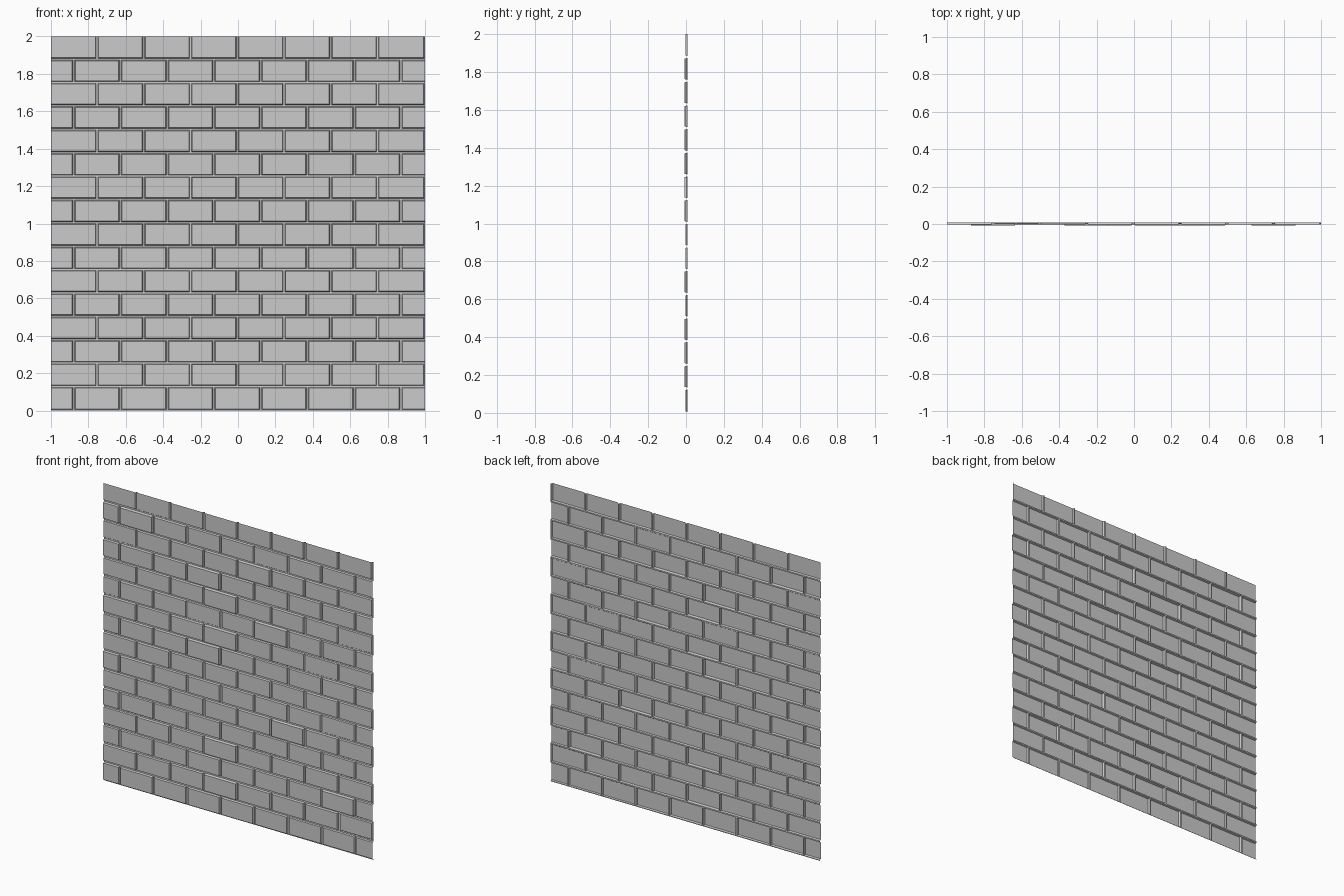
import bpy, bmesh, random

if "Cube" in bpy.data.objects:
    bpy.data.objects.remove(bpy.data.objects["Cube"])

random.seed(4)
ROWS, BW, RH = 16, 0.25, 0.125     # courses, brick length, course height
OFF = 0.004                        # joint centre offset from the module
MORTAR, SLOPE = 0.0045, 0.0045     # half joint width, chamfer width
BACK = 0.0085                      # mortar depth

# bricks standing proud of the rest: (course, brick centre in eighths)
PROUD = {(14, -6), (13, 1), (12, -2), (11, -1), (10, 2), (9, -3), (8, -2),
         (5, 3), (4, -4), (3, -1), (2, 6), (1, -1)}
PROUD = {(14, -6), (13, 1), (12, -2), (11, -1), (10, 2), (9, -4), (9, -1),
         (8, -2), (5, 3), (4, -5), (3, -1), (2, 6), (1, -1)}

bm = bmesh.new()


def brick(x0, x1, z0, z1, front, closed):
    """Relief brick: mortar ring, sloped sides and face; open on wall edges."""
    left, right, bottom, top = closed
    loops = []
    for inset, y in ((0, BACK), (MORTAR, BACK), (MORTAR + SLOPE, front)):
        a, b = x0 + inset * left, x1 - inset * right
        c, d = z0 + inset * bottom, z1 - inset * top
        loops.append([bm.verts.new(p) for p in
                      ((a, y, c), (b, y, c), (b, y, d), (a, y, d))])
    sides = (bottom, right, top, left)
    for lo, hi in zip(loops, loops[1:]):
        for i in range(4):
            if sides[i]:
                j = (i + 1) % 4
                bm.faces.new((lo[i], lo[j], hi[j], hi[i]))
    bm.faces.new(loops[2])


# courses in running bond, clipped to the square panel
for r in range(ROWS):
    even = r % 2 == 0
    z0 = max(0, r * RH + OFF) if r else 0
    z1 = 2 if r == ROWS - 1 else (r + 1) * RH + OFF
    start = -1 - BW / 2 if even else -1
    for k in range(9 if even else 8):
        m0, m1 = start + k * BW, start + (k + 1) * BW
        key = (r, round((m0 + m1) * 4))
        front = -0.0085 if key in PROUD else random.uniform(-0.004, 0.002)
        x0 = max(-1, m0 - OFF)
        x1 = 1 if m1 > 0.99 else m1 - OFF
        closed = (m0 > -0.999, m1 < 1.001, True, r < ROWS - 1)
        brick(x0, x1, z0, z1, front, closed)

bmesh.ops.remove_doubles(bm, verts=bm.verts, dist=1e-5)
loose = [v for v in bm.verts if not v.link_faces]
bmesh.ops.delete(bm, geom=loose, context='VERTS')
mesh = bpy.data.meshes.new("brick_wall_panel")
bm.to_mesh(mesh)
bm.free()
bpy.context.collection.objects.link(bpy.data.objects.new("brick_wall_panel", mesh))
